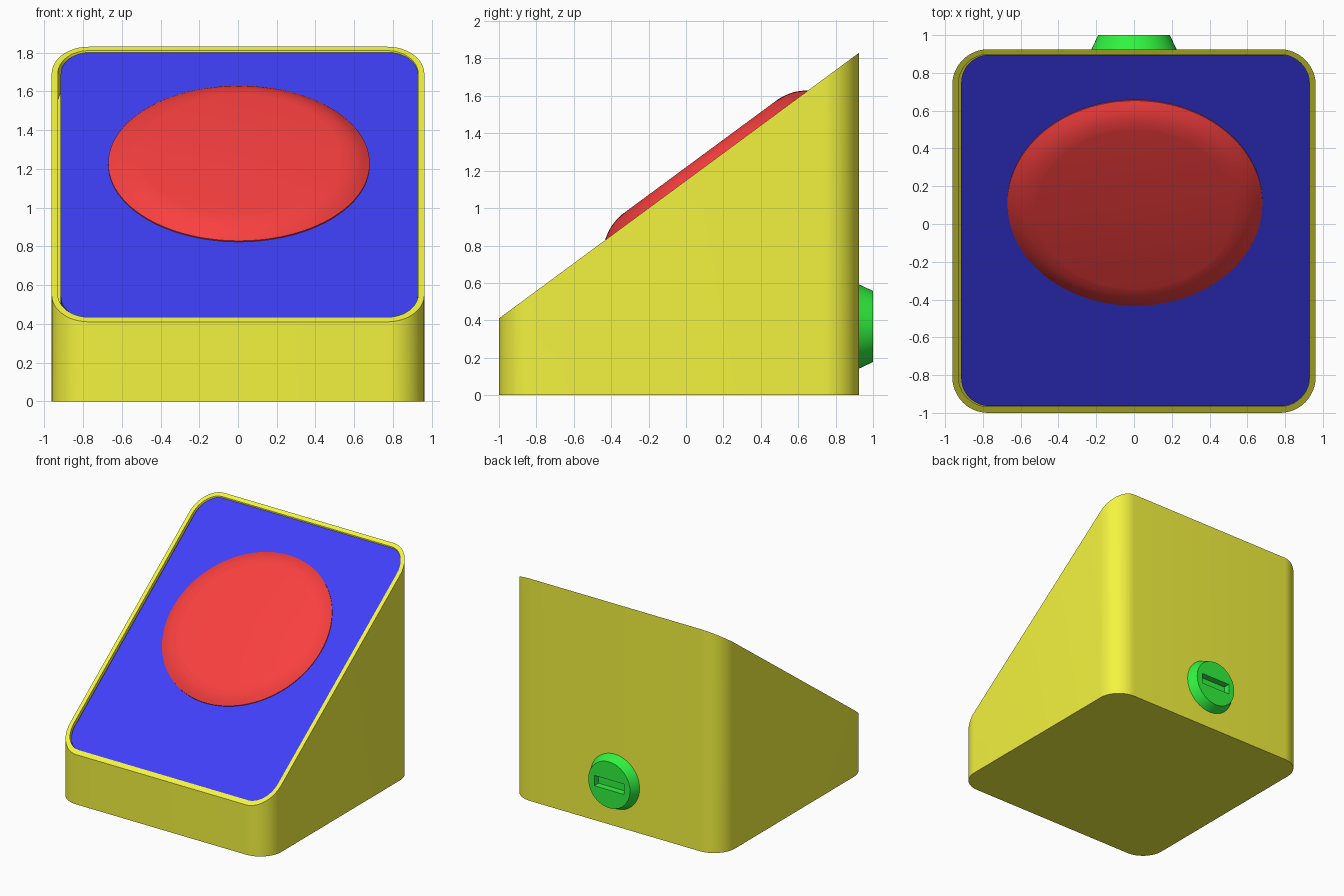
import bpy, bmesh, math
from mathutils import Matrix, Vector

if "Cube" in bpy.data.objects:
    bpy.data.objects.remove(bpy.data.objects["Cube"])

FRONT, BACK, HALF = -1.0, 0.925, 0.962
LOW, HIGH = 0.41, 1.83
SLOPE = (HIGH - LOW) / (BACK - FRONT)
TILT = math.atan(SLOPE)


def plane_z(y, drop=0.0):
    return LOW + (y - FRONT) * SLOPE - drop


def material(name, color):
    m = bpy.data.materials.new(name)
    m.diffuse_color = (*color, 1)
    m.use_nodes = True
    m.node_tree.nodes["Principled BSDF"].inputs["Base Color"].default_value = m.diffuse_color
    return m


def rounded_rect(x0, x1, y0, y1, r, seg=12):
    pts = []
    for k, (cx, cy) in enumerate([(x1 - r, y1 - r), (x0 + r, y1 - r),
                                  (x0 + r, y0 + r), (x1 - r, y0 + r)]):
        for i in range(seg + 1):
            a = math.pi / 2 * (k + i / seg)
            pts.append((cx + r * math.cos(a), cy + r * math.sin(a)))
    return pts


def loft(name, rings, mat):
    """Skin a list of equal-length rings and cap both ends."""
    bm = bmesh.new()
    vs = [[bm.verts.new(p) for p in ring] for ring in rings]
    n = len(vs[0])
    for a, b in zip(vs, vs[1:]):
        for i in range(n):
            bm.faces.new((a[i], a[(i + 1) % n], b[(i + 1) % n], b[i]))
    bm.faces.new(vs[0][::-1])
    bm.faces.new(vs[-1])
    bmesh.ops.recalc_face_normals(bm, faces=bm.faces)
    me = bpy.data.meshes.new(name)
    bm.to_mesh(me)
    bm.free()
    ob = bpy.data.objects.new(name, me)
    bpy.context.collection.objects.link(ob)
    me.materials.append(mat)
    bpy.ops.object.select_all(action='DESELECT')
    ob.select_set(True)
    bpy.context.view_layer.objects.active = ob
    bpy.ops.object.shade_smooth_by_angle(angle=math.radians(20))
    return ob


def lathe(name, profile, matrix, mat, seg=96):
    """Turn (radius, height) pairs around the local z axis."""
    rings = [[matrix @ Vector((r * math.cos(2 * math.pi * i / seg),
                               r * math.sin(2 * math.pi * i / seg), h))
              for i in range(seg)] for r, h in profile]
    return loft(name, rings, mat)


yellow = material("yellow", (0.9, 0.9, 0.05))
blue = material("blue", (0.05, 0.05, 0.95))
red = material("red", (0.95, 0.05, 0.05))
green = material("green", (0.03, 0.9, 0.05))

# Wedge housing with a recessed sloping top
outer = rounded_rect(-HALF, HALF, FRONT, BACK, 0.19)
inner = rounded_rect(-0.93, 0.93, FRONT + 0.033, BACK - 0.027, 0.16)
loft("housing", [
    [(x, y, 0) for x, y in outer],
    [(x, y, plane_z(y)) for x, y in outer],
    [(x, y, plane_z(y)) for x, y in inner],
    [(x, y, plane_z(y, 0.15)) for x, y in inner]], yellow)

# Front panel, sitting just below the rim with a slim gap on the left
panel = rounded_rect(-0.915, 0.928, FRONT + 0.036, BACK - 0.029, 0.15)
loft("panel", [[(x, y, plane_z(y, d)) for x, y in panel]
               for d in (0.12, 0.008)], blue)

# Large push button with a gently curved shoulder
on_slope = Matrix.Translation((0.005, 0.11, plane_z(0.11))) @ Matrix.Rotation(TILT, 4, 'X')
R0, R1, H = 0.675, 0.522, 0.057
shoulder = []
for i in range(9):
    t = i / 8
    bulge = 0.012 * math.sin(math.pi * t)
    shoulder.append((R0 + (R1 - R0) * t + bulge * 0.35, H * t + bulge * 0.93))
lathe("button", [(R0, -0.04)] + shoulder, on_slope, red)

# Screw-style cap on the back
on_back = Matrix.Translation((0, BACK, 0.367)) @ Matrix.Rotation(-math.pi / 2, 4, 'X')
cap = lathe("back_cap", [(0.225, -0.02), (0.225, 0.0), (0.19, 0.075)],
            on_back, green, 64)

# Coin slot cut into the cap
bpy.ops.mesh.primitive_cube_add(size=1, location=(0, 1.0, 0.367))
slot = bpy.context.object
slot.name = "slot_cutter"
slot.scale = (0.27, 0.11, 0.085)
slot.hide_render = True
slot.display_type = 'WIRE'
slot.data.materials.append(green)
cut = cap.modifiers.new("slot", 'BOOLEAN')
cut.operation = 'DIFFERENCE'
cut.solver = 'EXACT'
cut.object = slot
